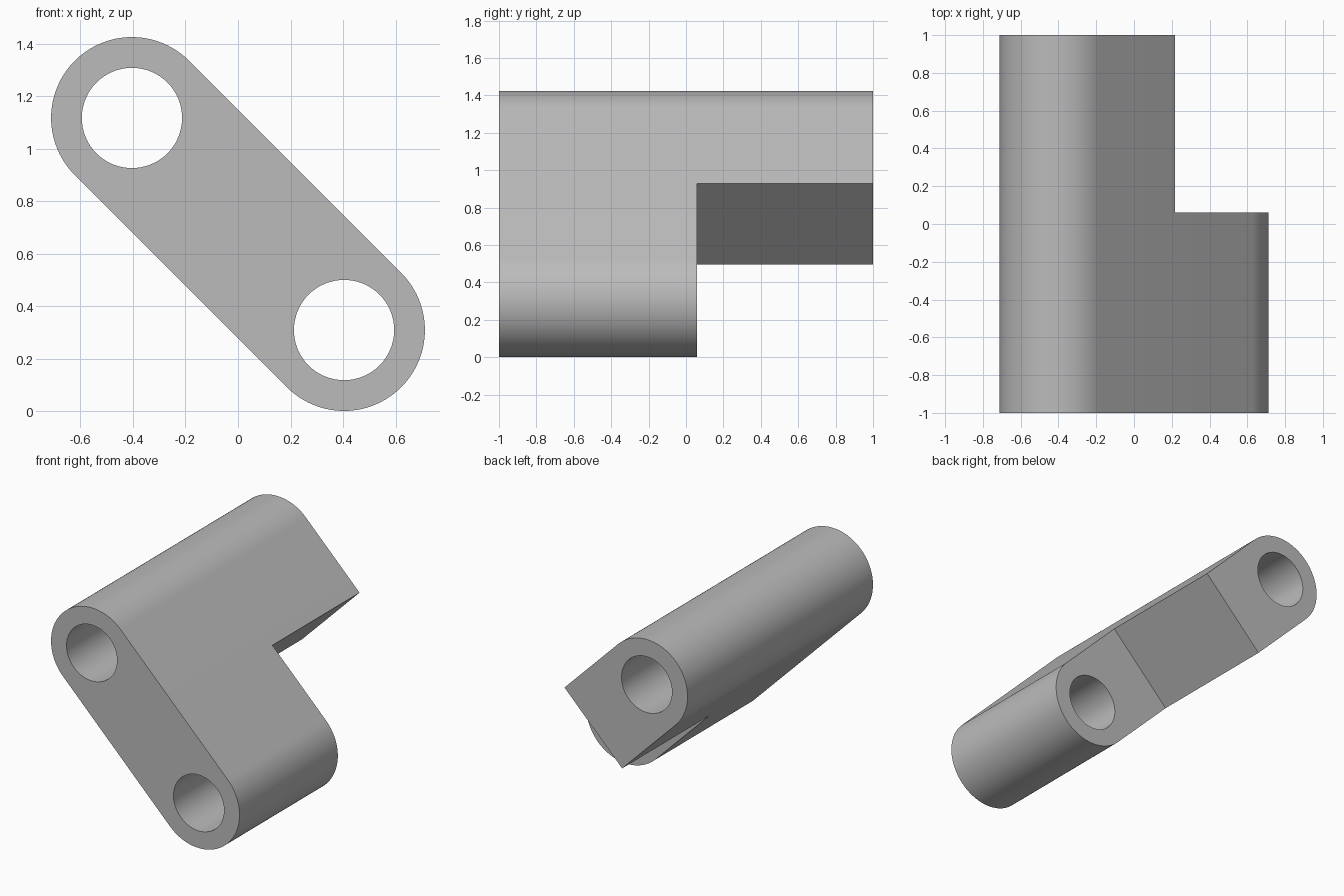
import bpy, bmesh
from math import pi, sin, cos, sqrt
from mathutils import Matrix

cube = bpy.data.objects.get("Cube")
if cube:
    bpy.data.objects.remove(cube, do_unlink=True)

R, HOLE, D, MID = 0.308, 0.191, 0.404, 0.7125   # end radius, bore, centre offset, mid height
STEP = 0.06                                     # depth where the lower arm stops
SEG = 48

grey = bpy.data.materials.new("grey")
grey.use_nodes = True
grey.diffuse_color = (0.5, 0.5, 0.5, 1)
grey.node_tree.nodes["Principled BSDF"].inputs["Base Color"].default_value = (0.5, 0.5, 0.5, 1)


def prism(name, outline, y0, y1):
    """Extrude an (x, z) outline from y0 to y1."""
    bm = bmesh.new()
    face = bm.faces.new([bm.verts.new((x, y0, z)) for x, z in outline])
    ext = bmesh.ops.extrude_face_region(bm, geom=[face])
    verts = [v for v in ext["geom"] if isinstance(v, bmesh.types.BMVert)]
    bmesh.ops.translate(bm, verts=verts, vec=(0, y1 - y0, 0))
    bmesh.ops.recalc_face_normals(bm, faces=bm.faces)
    mesh = bpy.data.meshes.new(name)
    bm.to_mesh(mesh)
    bm.free()
    mesh.materials.append(grey)
    obj = bpy.data.objects.new(name, mesh)
    bpy.context.collection.objects.link(obj)
    return obj


def arc(cx, cz, r, start, sweep, n):
    return [(cx + r * cos(start + sweep * i / n), cz + r * sin(start + sweep * i / n))
            for i in range(n + 1)]


# Slanted link with round ends
upper = arc(-D, MID + D, R, pi / 4, pi, SEG)
lower = arc(D, MID - D, R, -3 * pi / 4, pi, SEG)
body = prism("hinge_block", upper + lower, -1, 1)

# Cutters: two through bores and the rear notch, square to the slant
cutters = [prism("bore_cutter", arc(s * D, MID - s * D, HOLE, 0, 2 * pi, 64)[:-1], -1.2, 1.2)
           for s in (-1, 1)]
h = 0.5
cutters.append(prism("notch_cutter",
                     [(-h, MID - h), (h, MID + h), (3 * h, MID - h), (h, MID - 3 * h)], STEP, 1.2))

bpy.context.view_layer.objects.active = body
for cutter in cutters:
    cutter.hide_render = True
    mod = body.modifiers.new("cut", "BOOLEAN")
    mod.operation, mod.solver, mod.object = "DIFFERENCE", "EXACT", cutter
    bpy.ops.object.modifier_apply(modifier=mod.name)
    bpy.data.objects.remove(cutter, do_unlink=True)

# Smooth curved walls, crisp rims
bpy.ops.object.select_all(action="DESELECT")
body.select_set(True)
bpy.ops.object.shade_smooth_by_angle(angle=pi / 6)
